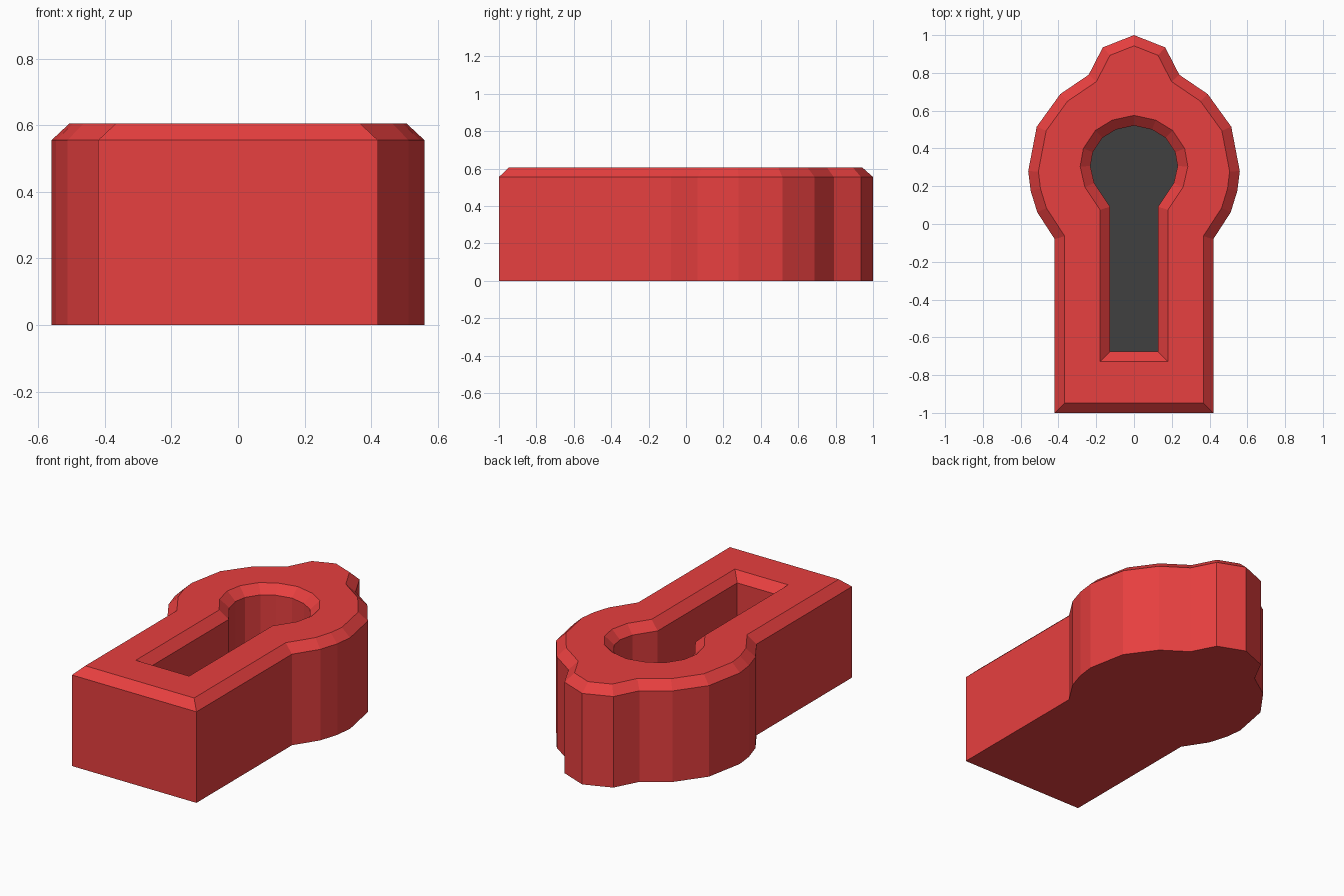
import bpy, bmesh
from mathutils import Vector

if "Cube" in bpy.data.objects:
    bpy.data.objects.remove(bpy.data.objects["Cube"])

SIDE_Z, TOP_Z, FLOOR_Z, INSET = 0.555, 0.605, 0.05, 0.053


def material(name, rgb):
    m = bpy.data.materials.new(name)
    m.diffuse_color = (*rgb, 1)
    m.use_nodes = True
    m.node_tree.nodes["Principled BSDF"].inputs["Base Color"].default_value = m.diffuse_color
    return m


def mirrored(half):
    # right-hand half, top to bottom -> closed clockwise outline
    return [Vector(p) for p in half] + [Vector((-x, y)) for x, y in reversed(half) if x > 0]


def inset(pts, d):
    # mitred inward offset of a clockwise outline
    out = []
    for i, p in enumerate(pts):
        a = (p - pts[i - 1]).normalized()
        b = (pts[(i + 1) % len(pts)] - p).normalized()
        na, nb = Vector((a.y, -a.x)), Vector((b.y, -b.x))
        out.append(p + (na + nb) * d / (1 + na.dot(nb)))
    return out


def ring(bm, pts, z):
    return [bm.verts.new((p.x, p.y, z)) for p in pts]


def bridge(bm, lower, upper):
    n = len(lower)
    for i in range(n):
        j = (i + 1) % n
        bm.faces.new((lower[i], lower[j], upper[j], upper[i]))


def finish(bm, name, mat):
    mesh = bpy.data.meshes.new(name)
    bm.to_mesh(mesh)
    bm.free()
    mesh.materials.append(mat)
    obj = bpy.data.objects.new(name, mesh)
    bpy.context.collection.objects.link(obj)


outer = mirrored([(0, 1), (0.165, 0.935), (0.24, 0.79), (0.39, 0.688), (0.515, 0.515),
                  (0.56, 0.28), (0.547, 0.175), (0.512, 0.062), (0.42, -0.08), (0.42, -1)])
hole = mirrored([(0, 0.575), (0.115, 0.55), (0.205, 0.495), (0.268, 0.40), (0.285, 0.305),
                 (0.26, 0.195), (0.18, 0.075), (0.18, -0.728)])
hole_in = inset(hole, INSET)

# plate body: bottom, outer wall, chamfer, pierced top, hole chamfer and hole wall
bm = bmesh.new()
base = ring(bm, outer, 0)
shoulder = ring(bm, outer, SIDE_Z)
top = ring(bm, inset(outer, INSET), TOP_Z)
rim = ring(bm, hole, TOP_Z)
lip = ring(bm, hole_in, SIDE_Z)
pit = ring(bm, hole_in, FLOOR_Z)
bm.faces.new(base)
for lower, upper in ((base, shoulder), (shoulder, top), (rim, lip), (lip, pit)):
    bridge(bm, lower, upper)
edges = []
for loop in (top, rim):
    for i, v in enumerate(loop):
        edges.append(bm.edges.get((loop[i - 1], v)))
bmesh.ops.triangle_fill(bm, edges=edges, use_beauty=True, normal=(0, 0, 1))
bmesh.ops.recalc_face_normals(bm, faces=bm.faces)
for f in bm.faces:
    # pierced top always faces up, bottom always faces down
    if abs(f.normal.z) > 0.99 and (f.normal.z > 0) != (f.calc_center_median().z > 0.3):
        f.normal_flip()
finish(bm, "keyhole_plate", material("red", (0.8, 0.05, 0.05)))

# dark floor of the keyhole
bm = bmesh.new()
bm.faces.new(list(reversed(ring(bm, hole_in, FLOOR_Z))))
finish(bm, "keyhole_floor", material("black", (0.05, 0.05, 0.05)))
